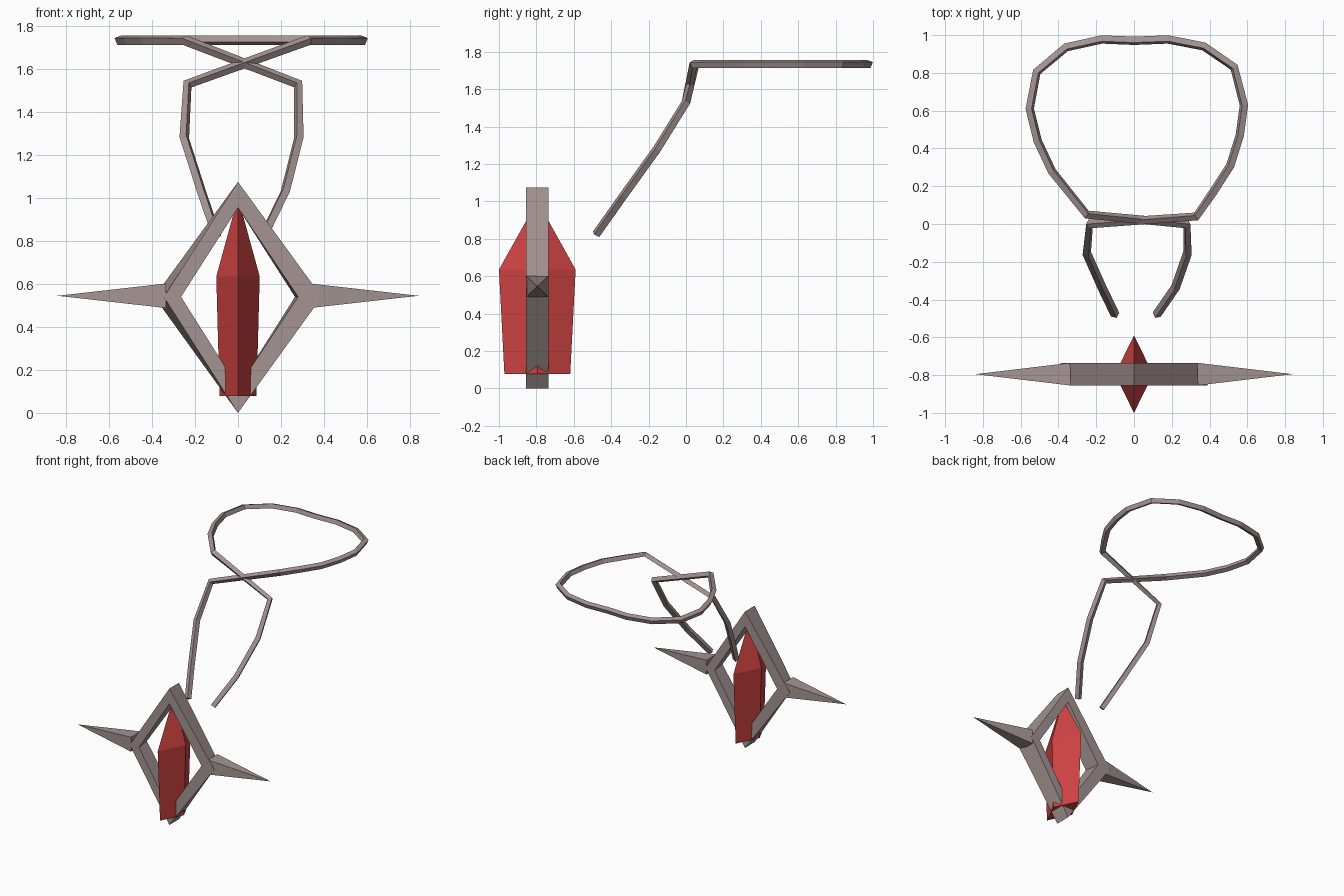
import bpy, math

if "Cube" in bpy.data.objects:
    bpy.data.objects.remove(bpy.data.objects["Cube"])

def material(name, rgb):
    m = bpy.data.materials.new(name)
    m.diffuse_color = (*rgb, 1)
    m.use_nodes = True
    m.node_tree.nodes["Principled BSDF"].inputs["Base Color"].default_value = m.diffuse_color
    return m

METAL = material("dull grey metal", (0.37, 0.295, 0.285))
RED = material("red crystal", (0.63, 0.056, 0.056))
CY, CZ = -0.795, 0.545          # pendant centre

def mesh_object(name, verts, faces, mat):
    me = bpy.data.meshes.new(name)
    me.from_pydata(verts, [], faces)
    me.materials.append(mat)
    ob = bpy.data.objects.new(name, me)
    bpy.context.collection.objects.link(ob)
    return ob

def loft(name, rings, mat, closed=False):
    """Skin a list of four-sided rings; cap the ends unless closed."""
    n = len(rings)
    verts = [v for r in rings for v in r]
    faces = []
    for i in range(n if closed else n - 1):
        a, b = 4 * i, 4 * ((i + 1) % n)
        for k in range(4):
            l = (k + 1) % 4
            faces.append((a + k, a + l, b + l, b + k))
    if not closed:
        faces += [(3, 2, 1, 0), tuple(range(4 * n - 4, 4 * n))]
    return mesh_object(name, verts, faces, mat)

# diamond frame, side corners slightly twisted
F, B = CY - 0.06, CY + 0.06
frame = loft("diamond_frame", [
    [(0, F, 1.08), (0, B, 1.08), (0, B, 0.96), (0, F, 0.96)],
    [(0.39, F, CZ), (0.345, B, CZ), (0.265, B, CZ), (0.28, F, CZ)],
    [(0, F, 0.005), (0, B, 0.005), (0, B, 0.125), (0, F, 0.125)],
    [(-0.345, F, CZ), (-0.39, B, CZ), (-0.28, B, CZ), (-0.265, F, CZ)],
], METAL, closed=True)
frame.location.z = -0.005

# side spikes
for s, side in ((1, "right"), (-1, "left")):
    x = 0.335 * s
    base = [(x, F, CZ - 0.057), (x, B, CZ - 0.057), (x, B, CZ + 0.057), (x, F, CZ + 0.057)]
    faces = [(0, 1, 4), (1, 2, 4), (2, 3, 4), (3, 0, 4), (3, 2, 1, 0)]
    if s < 0:
        faces = [f[::-1] for f in faces]
    mesh_object(side + "_spike", base + [(0.84 * s, CY, CZ)], faces, METAL)

# crystal with a rhombic section
def rhombus(z, rx, ry):
    return [(rx, CY, z), (0, CY + ry, z), (-rx, CY, z), (0, CY - ry, z)]

loft("crystal", [rhombus(0.078, 0.086, 0.176), rhombus(0.635, 0.101, 0.205),
                 rhombus(1.0, 0.001, 0.002)], RED)

# neck cord: strand up, crossing, loop, crossing, strand down
T = 1.735
loop = [(0.33, 0.04), (0.42, 0.17), (0.51, 0.31), (0.56, 0.47), (0.582, 0.63),
        (0.53, 0.83), (0.37, 0.94), (0.18, 0.977), (0, 0.97), (-0.17, 0.977),
        (-0.36, 0.935), (-0.515, 0.805), (-0.552, 0.61), (-0.51, 0.44),
        (-0.435, 0.28), (-0.25, 0.05)]
path = [(-0.10, -0.48, 0.825), (-0.17, -0.335, 1.03), (-0.25, -0.155, 1.28), (-0.235, 0.0, 1.53)]
path += [(x, y, T) for x, y in loop]
path += [(0.28, 0.0, 1.53), (0.283, -0.155, 1.28), (0.22, -0.335, 1.03), (0.12, -0.48, 0.825)]
cu = bpy.data.curves.new("neck_cord", 'CURVE')
cu.dimensions = '3D'
cu.bevel_depth = 0.024
cu.bevel_resolution = 0
cu.use_fill_caps = True
sp = cu.splines.new('POLY')
sp.points.add(len(path) - 1)
for p, co in zip(sp.points, path):
    p.co = (*co, 1)
sp.use_smooth = False
cu.materials.append(METAL)
bpy.context.collection.objects.link(bpy.data.objects.new("neck_cord", cu))
